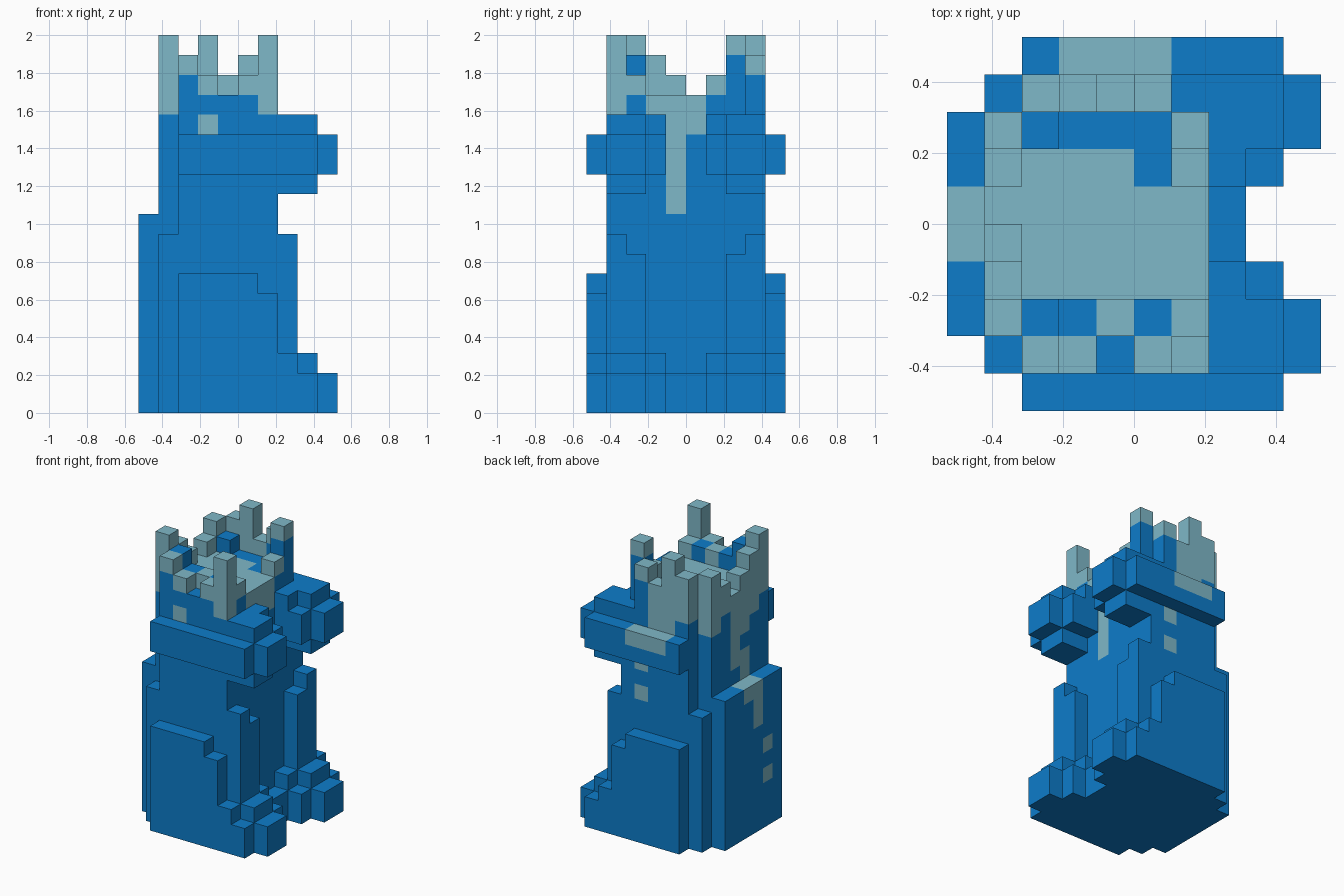
import bpy, bmesh
from mathutils import Vector

if "Cube" in bpy.data.objects:
    bpy.data.objects.remove(bpy.data.objects["Cube"])

V = 2 / 19                      # block size
ORIGIN = Vector((-5 * V, -5 * V, 0))


def material(name, rgb):
    m = bpy.data.materials.new(name)
    m.diffuse_color = (*rgb, 1)
    m.use_nodes = True
    m.node_tree.nodes["Principled BSDF"].inputs["Base Color"].default_value = m.diffuse_color
    return m


BLUE = material("deep_blue", (0.004, 0.202, 0.591))
PALE = material("pale_teal", (0.212, 0.479, 0.578))


def box(x0, x1, y0, y1, z0, z1):
    """Block cells between grid bounds (upper bound excluded)."""
    return {(x, y, z) for x in range(x0, x1) for y in range(y0, y1) for z in range(z0, z1)}


def mirror(cells):
    return {(x, 9 - y, z) for x, y, z in cells}


parts = {}
pale = set()

# Torso with ragged bowl on top: height and first pale layer per column (base 36)
heights = ["9jihghi9", "iigggghi", "hhgggggj", "ghgggggh", "hhgggggi", "jhggghjf"]
pale_from = ["zfeabfez", "hzffffzf", "gzffffze", "zgffffze", "gzfffzzh", "fgfaegiz"]
torso = set()
for a, (hs, ps) in enumerate(zip(heights, pale_from)):
    for b, (h, p) in enumerate(zip(hs, ps)):
        col = box(a + 1, a + 2, b + 1, b + 2, 0, int(h, 36))
        torso |= col
        pale |= {c for c in col if c[2] >= int(p, 36)}
parts["torso_and_crown"] = torso

# Back slab
parts["back_slab"] = box(0, 1, 2, 8, 0, 10)

# Paired parts, modelled on the -y side
head = (box(7, 9, 1, 3, 11, 15) | box(7, 8, 3, 4, 12, 15)
        | box(8, 9, 3, 4, 12, 14) | box(9, 10, 1, 3, 12, 14))
side_band = box(2, 9, 0, 1, 12, 14)
haunch = box(2, 6, 0, 1, 0, 7) | box(6, 7, 0, 1, 0, 6) | box(7, 8, 0, 1, 0, 3) | box(8, 9, 0, 1, 0, 2)
front_leg = box(7, 8, 1, 2, 0, 9) | box(7, 8, 2, 3, 0, 8)
paw = box(8, 9, 1, 3, 0, 3) | box(9, 10, 1, 3, 0, 2) | box(7, 8, 3, 4, 0, 3) | box(8, 9, 3, 4, 0, 2)
for name, cells in (("head", head), ("side_band", side_band), ("haunch", haunch),
                    ("front_leg", front_leg), ("paw", paw)):
    parts[name + "_right"] = cells
    parts[name + "_left"] = mirror(cells)

# Low block between the paws
parts["base_front"] = box(7, 8, 4, 6, 0, 2)

# Pale drips
pale |= {(3, 1, 14), (5, 8, 11), (5, 8, 9), (0, 3, 5), (0, 3, 3), (0, 5, 9)}
pale |= box(0, 1, 4, 5, 7, 10) | box(3, 6, 9, 10, 13, 14)
pale -= {(1, 4, 12)}

solid = set().union(*parts.values())
DIRS = [Vector(d) for d in ((1, 0, 0), (-1, 0, 0), (0, 1, 0), (0, -1, 0), (0, 0, 1), (0, 0, -1))]


def build(name, cells):
    """Make the outer faces of a group of blocks."""
    bm = bmesh.new()
    for c in sorted(cells):
        for d in DIRS:
            if tuple(int(c[k] + d[k]) for k in range(3)) in solid:
                continue
            u = Vector((d.y, d.z, d.x))
            w = d.cross(u)
            mid = Vector(c) + Vector((0.5, 0.5, 0.5)) + d / 2
            ring = [mid + (u * s + w * t) / 2 for s, t in ((-1, -1), (1, -1), (1, 1), (-1, 1))]
            f = bm.faces.new([bm.verts.new(ORIGIN + p * V) for p in ring])
            f.material_index = 1 if c in pale else 0
    bmesh.ops.remove_doubles(bm, verts=bm.verts[:], dist=0.001)
    me = bpy.data.meshes.new(name)
    bm.to_mesh(me)
    bm.free()
    me.materials.append(BLUE)
    me.materials.append(PALE)
    bpy.context.collection.objects.link(bpy.data.objects.new(name, me))


for part_name, part_cells in parts.items():
    build(part_name, part_cells)
